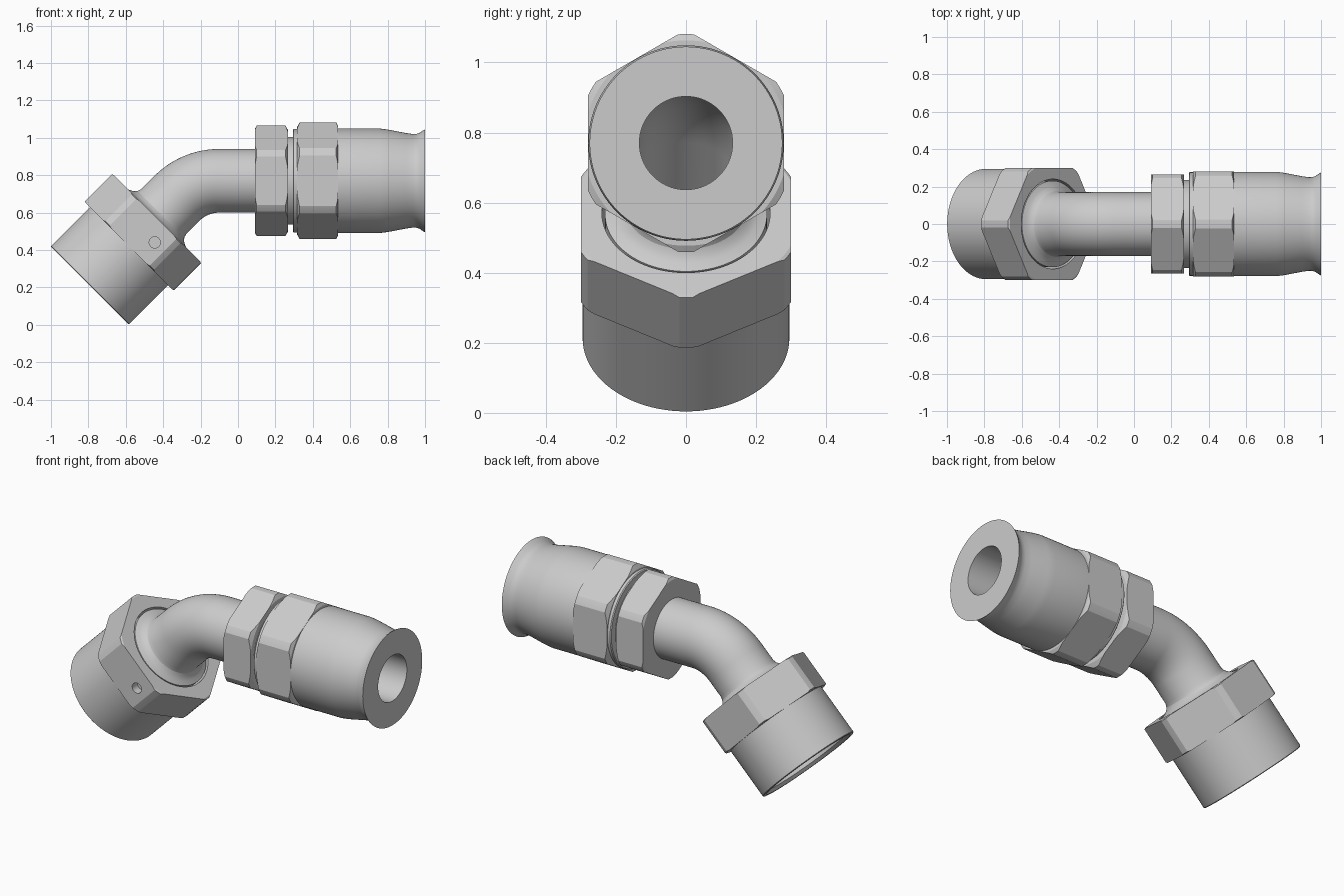
import bpy, bmesh
from math import sin, cos, pi, radians
from mathutils import Vector

if "Cube" in bpy.data.objects:
    bpy.data.objects.remove(bpy.data.objects["Cube"])

AXIS_Z = 0.77                     # height of the straight run
NUT = (-0.793, 0.21)              # centre of the swivel nut's open end (x, z)
BORE = 0.133


def loft(name, rings, segs=96, closed=True):
    """Skin circles given as (x, z, heading, radius); closed joins last to first."""
    bm = bmesh.new()
    loops = []
    for x, z, t, r in rings:
        u = Vector((-sin(t), 0, cos(t)))
        c = Vector((x, 0, z))
        loops.append([bm.verts.new(c + r * (u * cos(2 * pi * k / segs)
                      + Vector((0, sin(2 * pi * k / segs), 0)))) for k in range(segs)])
    n = len(loops)
    for i in range(n if closed else n - 1):
        a, b = loops[i], loops[(i + 1) % n]
        for k in range(segs):
            m = (k + 1) % segs
            bm.faces.new((a[k], a[m], b[m], b[k]))
    if not closed:
        bm.faces.new(loops[0])
        bm.faces.new(loops[-1])
    bmesh.ops.recalc_face_normals(bm, faces=bm.faces)
    mesh = bpy.data.meshes.new(name)
    bm.to_mesh(mesh)
    bm.free()
    ob = bpy.data.objects.new(name, mesh)
    bpy.context.collection.objects.link(ob)
    return ob


def along(profile, origin, t):
    """Turn (distance, radius) pairs into rings on a straight axis."""
    return [(origin[0] + s * cos(t), origin[1] + s * sin(t), t, r) for s, r in profile]


def select(ob):
    bpy.ops.object.select_all(action='DESELECT')
    ob.select_set(True)
    bpy.context.view_layer.objects.active = ob


def boolean(ob, tool, op):
    mod = ob.modifiers.new(op.lower(), 'BOOLEAN')
    mod.operation, mod.object, mod.solver = op, tool, 'EXACT'
    select(ob)
    bpy.ops.object.modifier_apply(modifier=mod.name)
    bpy.data.objects.remove(tool)


def smooth(ob):
    select(ob)
    bpy.ops.object.shade_smooth_by_angle(angle=radians(20))


def hex_nut(name, s0, s1, flat, corner, bore, chamfer, origin, t):
    """Hexagon with corners trimmed and chamfered by a turned ring."""
    c0, c1 = chamfer
    profile = [(s0, bore), (s0, corner - c0 * 1.8), (s0 + c0, corner),
               (s1 - c1, corner), (s1, corner - c1 * 1.8), (s1, bore)]
    ob = loft(name, along(profile, origin, t))
    r = flat / cos(pi / 6)
    prism = loft("hex_cutter", along([(s0 - .1, r), (s1 + .1, r)], origin, t), 6, False)
    boolean(ob, prism, 'INTERSECT')
    return ob


main, tilt = (0, AXIS_Z), radians(45)

# Bent hollow tube with flared nose inside the swivel nut
bend_r, bx = 0.32, -0.10
steps = 20
path = [(0.30, AXIS_Z, 0)]
path += [(bx - bend_r * sin(tilt * i / steps),
          AXIS_Z - bend_r + bend_r * cos(tilt * i / steps), tilt * i / steps)
         for i in range(steps + 1)]
outer = [(*p, 0.17) for p in path]
nose = along([(.56, .17), (.54, .176), (.525, .188), (.514, .206), (.505, .231),
              (.30, .231), (.20, .15), (.20, BORE)], NUT, tilt)
inner = [(*p, BORE) for p in reversed(path)]
smooth(loft("bent_tube", outer + nose + inner))

# Swivel nut: hexagon with a small drilled hole, and a round skirt
nut = hex_nut("swivel_nut_hex", .297, .509, .30, .336, .24, (.005, .005), NUT, tilt)
s, side = .409, .083
hx = NUT[0] + (s + side) * cos(tilt)
hz = NUT[1] + (s - side) * sin(tilt)
drill = bmesh.new()
bmesh.ops.create_cone(drill, cap_ends=True, segments=32, radius1=.03, radius2=.03, depth=.12)
mesh = bpy.data.meshes.new("drill_cutter")
drill.to_mesh(mesh)
drill.free()
cutter = bpy.data.objects.new("drill_cutter", mesh)
bpy.context.collection.objects.link(cutter)
cutter.location = (hx, -.31, hz)
cutter.rotation_euler.x = pi / 2
cutter.hide_render = True
bpy.context.view_layer.update()
boolean(nut, cutter, 'DIFFERENCE')
smooth(nut)
smooth(loft("swivel_nut_skirt", along(
    [(0, .272), (0, .291), (.004, .295), (.305, .295), (.305, .255), (.017, .255)],
    NUT, tilt)))

# Two hexagons on the straight run
smooth(hex_nut("tube_hex", .092, .268, .265, .295, .16, (.008, .014), main, 0))
smooth(hex_nut("socket_hex", .315, .535, .28, .311, .20, (.014, .010), main, 0))

# Hose socket: neck, thin flange, barrel, taper and flared lip
smooth(loft("hose_socket", along(
    [(.26, BORE), (.26, .235), (.293, .235), (.293, .272), (.298, .277), (.33, .277),
     (.535, .279), (.76, .279), (.80, .274), (.90, .255), (.935, .250), (.955, .251),
     (.972, .257), (.99, .270), (1.0, .275), (1.0, BORE)], main, 0)))
